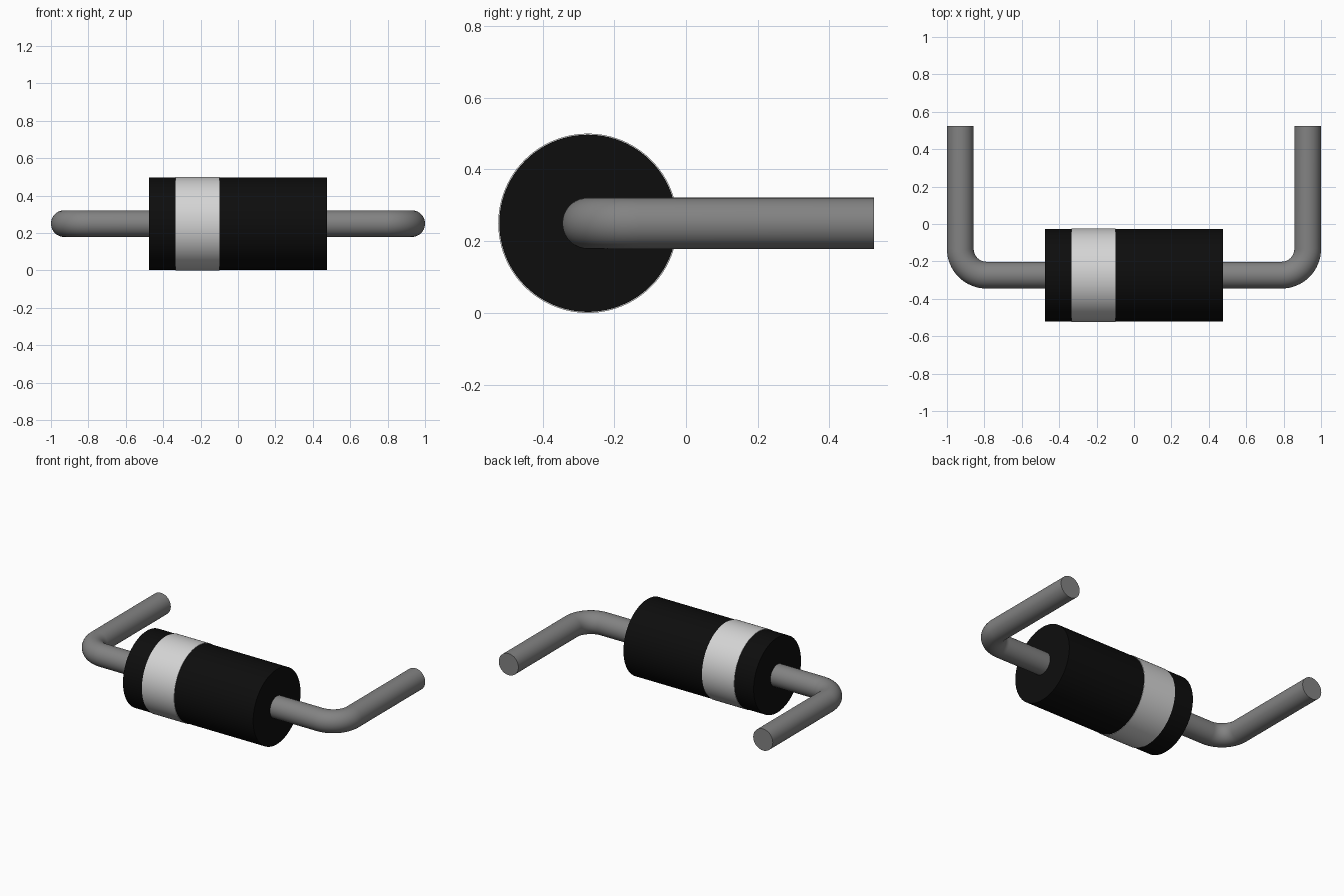
import bpy
import bmesh
from math import sin, cos, pi, radians
from mathutils import Matrix, Vector

if "Cube" in bpy.data.objects:
    bpy.data.objects.remove(bpy.data.objects["Cube"])

AXIS_Y, AXIS_Z = -0.2735, 0.25     # centre line of the body
WIRE_R, BEND_R = 0.0715, 0.14      # lead thickness and bend radius
LEAD_X, LEAD_END = 1 - 0.0715, 0.5235


def material(name, value):
    mat = bpy.data.materials.new(name)
    mat.use_nodes = True
    colour = (value, value, value, 1)
    mat.diffuse_color = colour
    bsdf = mat.node_tree.nodes["Principled BSDF"]
    bsdf.inputs["Base Color"].default_value = colour
    bsdf.inputs["Roughness"].default_value = 0.6
    return mat


def finish(name, bm, mat):
    bmesh.ops.recalc_face_normals(bm, faces=bm.faces)
    mesh = bpy.data.meshes.new(name)
    bm.to_mesh(mesh)
    bm.free()
    mesh.materials.append(mat)
    obj = bpy.data.objects.new(name, mesh)
    bpy.context.collection.objects.link(obj)
    bpy.ops.object.select_all(action='DESELECT')
    obj.select_set(True)
    bpy.context.view_layer.objects.active = obj
    bpy.ops.object.shade_smooth_by_angle(angle=radians(35))
    return obj


def x_cylinder(name, x0, x1, radius, mat):
    bm = bmesh.new()
    place = Matrix.Translation(((x0 + x1) / 2, AXIS_Y, AXIS_Z)) @ Matrix.Rotation(pi / 2, 4, 'Y')
    bmesh.ops.create_cone(bm, cap_ends=True, segments=96, radius1=radius,
                          radius2=radius, depth=x1 - x0, matrix=place)
    return finish(name, bm, mat)


def lead(name, side, mat, sides=40, steps=16):
    # Path stations: (x, y, heading angle), straight, rounded bend, straight
    cx, cy = LEAD_X - BEND_R, AXIS_Y + BEND_R
    path = [(0.45, AXIS_Y, 0)]
    for i in range(steps + 1):
        a = i / steps * pi / 2
        path.append((cx + BEND_R * sin(a), cy - BEND_R * cos(a), a))
    path.append((LEAD_X, LEAD_END, pi / 2))

    bm = bmesh.new()
    rings = []
    for x, y, a in path:
        across = Vector((sin(a), -cos(a), 0))
        ring = []
        for k in range(sides):
            t = 2 * pi * k / sides
            p = Vector((x, y, AXIS_Z)) + WIRE_R * (cos(t) * across + sin(t) * Vector((0, 0, 1)))
            p.x *= side
            ring.append(bm.verts.new(p))
        rings.append(ring)
    for r0, r1 in zip(rings, rings[1:]):
        for k in range(sides):
            n = (k + 1) % sides
            bm.faces.new((r0[k], r0[n], r1[n], r1[k]))
    bm.faces.new(rings[0])
    bm.faces.new(rings[-1])
    return finish(name, bm, mat)


black = material("black casing", 0.004)
silver = material("light grey band", 0.66)
metal = material("grey metal", 0.225)

# Casing, polarity band and the two bent leads
x_cylinder("body", -0.475, 0.475, 0.247, black)
x_cylinder("polarity_band", -0.335, -0.10, 0.25, silver)
lead("left_lead", 1, metal)
lead("right_lead", -1, metal)
